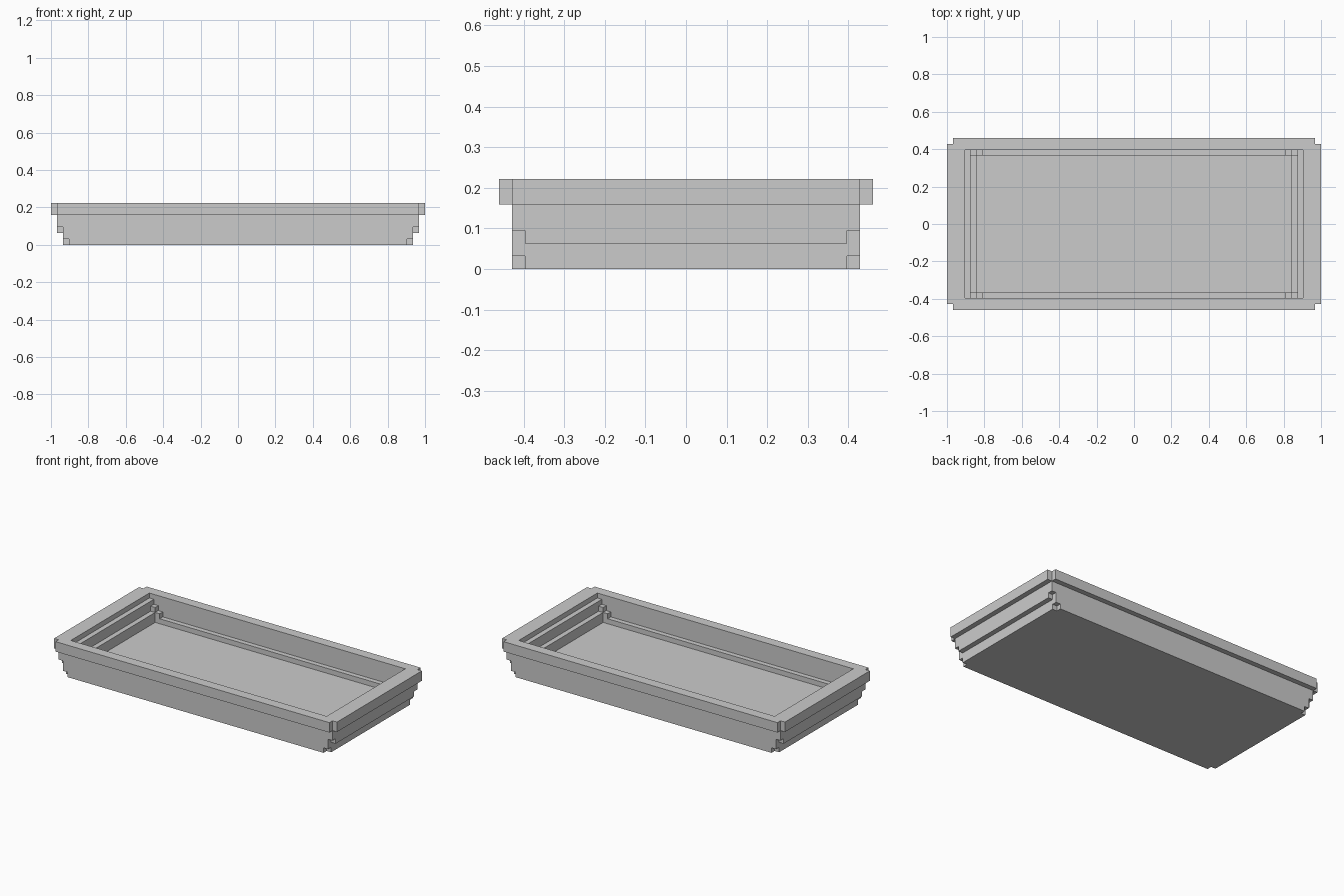
import bpy
import bmesh
import math
from mathutils import Vector

if "Cube" in bpy.data.objects:
    bpy.data.objects.remove(bpy.data.objects["Cube"])

U = 2 / 63  # block size of the stepped design

# Breakpoints of the block grid, in block units
XH = [25.5, 26.5, 27.5, 28.5, 29.5, 30.5, 31.5]
YH = [11.5, 12.5, 13.5, 14.5]
XS = [-v for v in reversed(XH)] + XH
YS = [-v for v in reversed(YH)] + YH
ZS = list(range(8))


def notched(x, y, hx, hy, notch):
    """Inside a rectangle whose corners may be cut by one block."""
    inside = x < hx and y < hy
    return inside and not (notch and x > hx - 1 and y > hy - 1)


# Outer shape and cavity: (z from, z to, half x, half y, corner notch)
OUTER = [(0, 1, 29.5, 13.5, True), (1, 2, 29.5, 13.5, False),
         (2, 3, 30.5, 13.5, True), (3, 5, 30.5, 13.5, False),
         (5, 7, 31.5, 14.5, True)]
CAVITY = [(2, 3, 26.5, 11.5, False), (3, 4, 26.5, 12.5, True),
          (4, 5, 27.5, 12.5, True), (5, 6, 27.5, 12.5, False),
          (6, 7, 28.5, 12.5, False)]


def within(layers, x, y, z):
    return any(a < z < b and notched(abs(x), abs(y), hx, hy, n)
               for a, b, hx, hy, n in layers)


def solid(i, j, k):
    if not (0 <= i < len(XS) - 1 and 0 <= j < len(YS) - 1 and 0 <= k < len(ZS) - 1):
        return False
    c = [(s[n] + s[n + 1]) / 2 for s, n in ((XS, i), (YS, j), (ZS, k))]
    return within(OUTER, *c) and not within(CAVITY, *c)


def build_tray(name):
    bm = bmesh.new()
    cache = {}

    def vert(p):
        if p not in cache:
            cache[p] = bm.verts.new(Vector((XS[p[0]], YS[p[1]], ZS[p[2]])) * U)
        return cache[p]

    # Skin only the boundary between solid and empty cells
    for i in range(len(XS) - 1):
        for j in range(len(YS) - 1):
            for k in range(len(ZS) - 1):
                if not solid(i, j, k):
                    continue
                for axis in range(3):
                    for side in (0, 1):
                        nb = [i, j, k]
                        nb[axis] += 1 if side else -1
                        if solid(*nb):
                            continue
                        b, c = (axis + 1) % 3, (axis + 2) % 3
                        ring = []
                        for db, dc in ((0, 0), (1, 0), (1, 1), (0, 1)):
                            p = [i, j, k]
                            p[axis] += side
                            p[b] += db
                            p[c] += dc
                            ring.append(vert(tuple(p)))
                        bm.faces.new(ring if side else ring[::-1])
    # Merge coplanar cells into clean flat faces
    bmesh.ops.dissolve_limit(bm, angle_limit=math.radians(1),
                             verts=bm.verts[:], edges=bm.edges[:])
    mesh = bpy.data.meshes.new(name)
    bm.to_mesh(mesh)
    bm.free()
    obj = bpy.data.objects.new(name, mesh)
    bpy.context.collection.objects.link(obj)
    return obj


# Stepped tray with raised rim
build_tray("stepped_tray")
